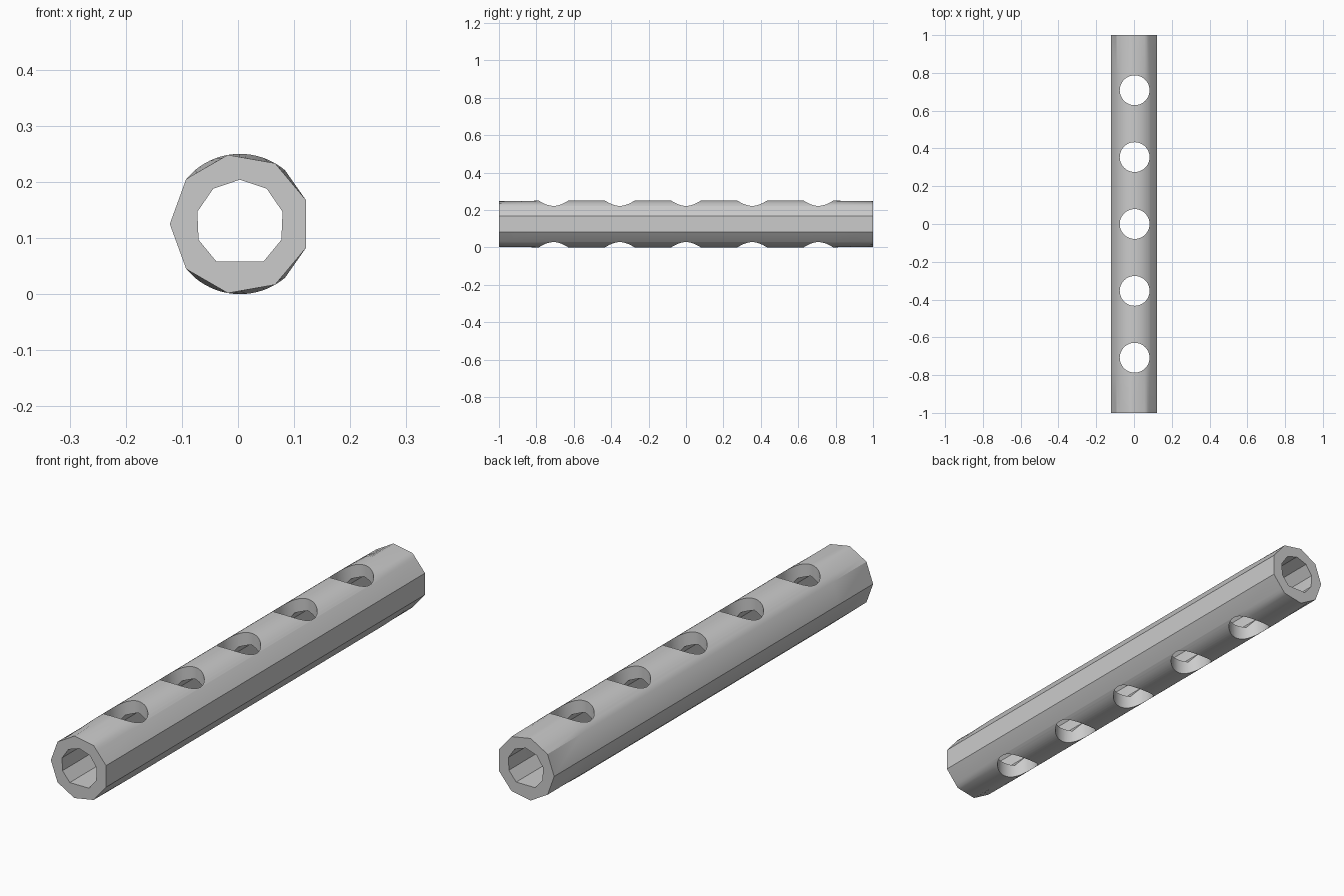
import bpy, bmesh
from math import radians, sin, cos, pi

cube = bpy.data.objects.get("Cube")
if cube:
    bpy.data.objects.remove(cube, do_unlink=True)

CX, CZ, R = 0.0035, 0.125, 0.125      # tube axis and outer radius
HOLE_R, HOLE_STEP = 0.079, 0.354
ROUND_END = 2 * HOLE_STEP + HOLE_R    # where the rounded middle stops

grey = bpy.data.materials.new("grey metal")
grey.use_nodes = True
colour = (0.6, 0.6, 0.6, 1)
grey.diffuse_color = colour
grey.node_tree.nodes["Principled BSDF"].inputs["Base Color"].default_value = colour


def loft(name, sections):
    """Skin a closed tube through (y, [(x, z), ...]) sections and cap it."""
    bm = bmesh.new()
    rings = [[bm.verts.new((x, y, z)) for x, z in pts] for y, pts in sections]
    n = len(rings[0])
    for a, b in zip(rings, rings[1:]):
        for i in range(n):
            j = (i + 1) % n
            bm.faces.new((a[i], a[j], b[j], b[i]))
    bm.faces.new(rings[0])
    bm.faces.new(rings[-1])
    bmesh.ops.recalc_face_normals(bm, faces=bm.faces)
    mesh = bpy.data.meshes.new(name)
    bm.to_mesh(mesh)
    bm.free()
    mesh.materials.append(grey)
    obj = bpy.data.objects.new(name, mesh)
    bpy.context.collection.objects.link(obj)
    return obj


def polar(angle, radius):
    return CX + radius * cos(radians(angle)), CZ + radius * sin(radians(angle))


def nonagon_radius(angle):
    off = (angle - 180) % 40 - 20
    return R * cos(pi / 9) / cos(radians(off))


# Outer tube: nine-sided ends, rounded top and bottom along the holes
arc = list(range(50, 131, 5))
angles = sorted(set(arc + [a + 180 for a in arc] + [20 + 40 * k for k in range(9)]))
end = [polar(a, nonagon_radius(a)) for a in angles]
middle = [polar(a, R if a % 180 in arc else nonagon_radius(a)) for a in angles]
tube = loft("perforated_tube", [(-1, end), (-ROUND_END, middle),
                                (ROUND_END, middle), (1, end)])

# Bore with a wide flat floor
bore_pts = [polar(90 + 37 * k, 0.079) for k in range(-4, 5)]
cutters = [loft("bore_cutter", [(-1.1, bore_pts), (1.1, bore_pts)])]

# Five round holes straight through
for k in range(-2, 3):
    bpy.ops.mesh.primitive_cylinder_add(vertices=48, radius=HOLE_R, depth=0.6,
                                        location=(CX, k * HOLE_STEP, CZ))
    hole = bpy.context.object
    hole.name = "hole_cutter"
    hole.data.materials.append(grey)
    cutters.append(hole)

bpy.ops.object.select_all(action='DESELECT')
bpy.context.view_layer.objects.active = tube
tube.select_set(True)
for cutter in cutters:
    cutter.hide_render = True
    mod = tube.modifiers.new("cut", 'BOOLEAN')
    mod.operation = 'DIFFERENCE'
    mod.solver = 'EXACT'
    mod.object = cutter
    bpy.ops.object.modifier_apply(modifier=mod.name)
    bpy.data.objects.remove(cutter, do_unlink=True)

bpy.ops.object.shade_smooth_by_angle(angle=radians(30))
